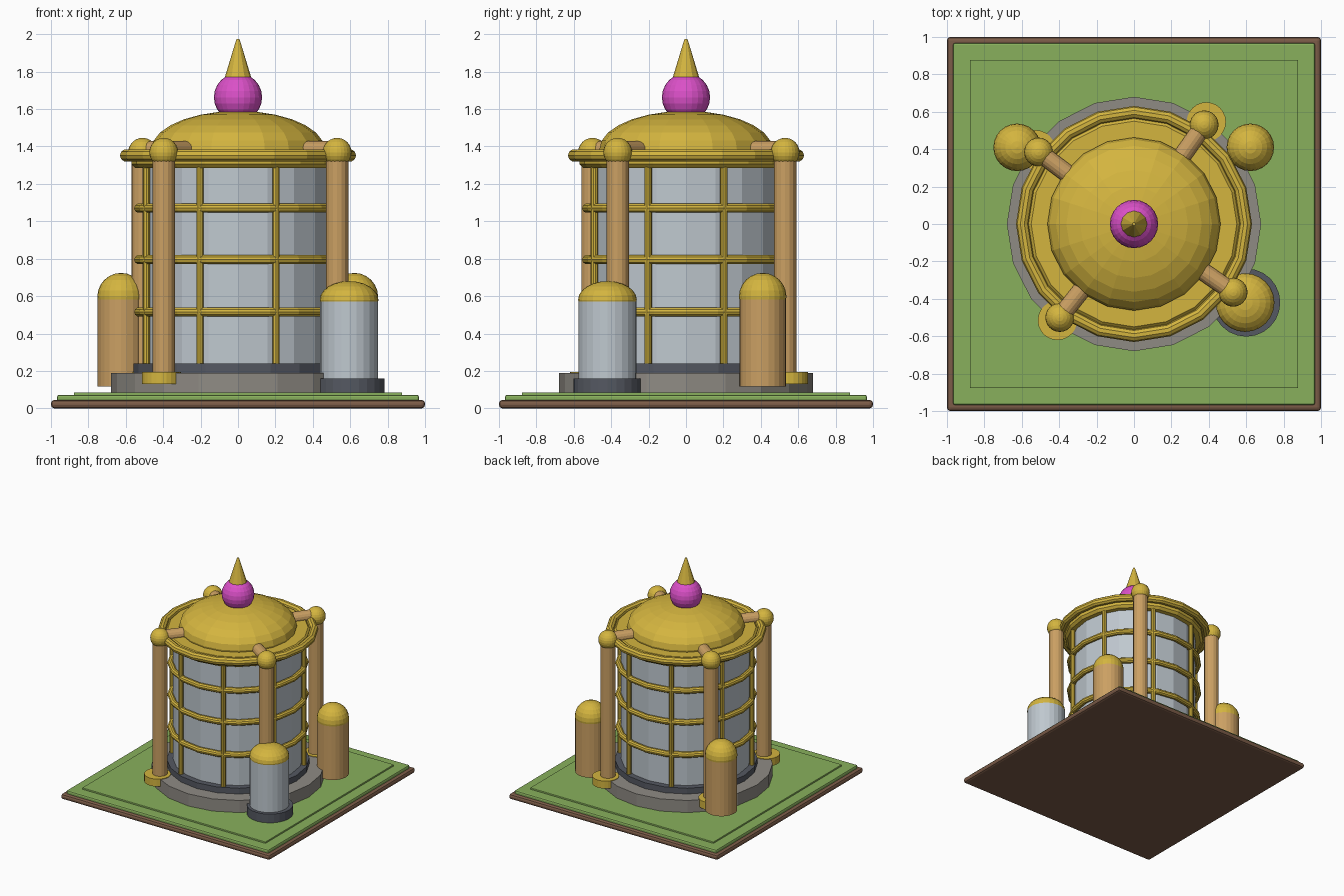
import bpy, math
from mathutils import Vector

if "Cube" in bpy.data.objects:
    bpy.data.objects.remove(bpy.data.objects["Cube"], do_unlink=True)


def material(name, hex_code):
    srgb = [int(hex_code[i:i + 2], 16) / 255 for i in (0, 2, 4)]
    col = [c / 12.92 if c < 0.04 else ((c + 0.055) / 1.055) ** 2.4 for c in srgb] + [1]
    m = bpy.data.materials.new(name)
    m.use_nodes = True
    m.diffuse_color = col
    m.node_tree.nodes["Principled BSDF"].inputs["Base Color"].default_value = col
    return m


gold = material("gold", "D4B53F")
tan = material("tan wood", "CBA063")
silver = material("silver glass", "BFC8CF")
stone = material("grey stone", "8F8B84")
dark = material("dark metal", "555962")
green = material("grass green", "88B05C")
brown = material("brown earth", "7C5C48")
pink = material("magenta", "DB50C8")


def finish(name, mat, bevel=0, segments=2):
    ob = bpy.context.object
    ob.name = name
    ob.data.materials.append(mat)
    if bevel:
        mod = ob.modifiers.new("Bevel", 'BEVEL')
        mod.width, mod.segments, mod.limit_method = bevel, segments, 'ANGLE'
    return ob


def slab(name, mat, half, z0, z1, bevel):
    bpy.ops.mesh.primitive_cube_add(size=1, location=(0, 0, (z0 + z1) / 2))
    bpy.context.object.scale = (2 * half, 2 * half, z1 - z0)
    bpy.ops.object.transform_apply(location=False, rotation=False, scale=True)
    return finish(name, mat, bevel)


def drum(name, mat, r, z0, z1, xy=(0, 0), sides=24, top=None, bevel=0):
    bpy.ops.mesh.primitive_cone_add(vertices=sides, radius1=r, radius2=r if top is None else top,
                                    depth=z1 - z0, location=(*xy, (z0 + z1) / 2))
    return finish(name, mat, bevel, 1)


def ball(name, mat, r, loc, segs=24, rings=12, height=None):
    bpy.ops.mesh.primitive_uv_sphere_add(segments=segs, ring_count=rings, radius=r, location=loc)
    bpy.context.object.scale.z = (height or r) / r
    return finish(name, mat)


def hoop(name, mat, r, minor, z, sides=20):
    bpy.ops.mesh.primitive_torus_add(major_segments=sides, minor_segments=10, major_radius=r,
                                     minor_radius=minor, location=(0, 0, z))
    return finish(name, mat)


def rod(name, mat, r, a, b, sides=16):
    a, b = Vector(a), Vector(b)
    bpy.ops.mesh.primitive_cylinder_add(vertices=sides, radius=r, depth=(b - a).length,
                                        location=(a + b) / 2)
    bpy.context.object.rotation_euler = (b - a).to_track_quat('Z', 'Y').to_euler()
    return finish(name, mat)


# Ground plates
slab("earth_plate", brown, 1.0, 0, 0.045, 0.018)
slab("grass_plate", green, 0.968, 0.03, 0.072, 0.012)
slab("grass_step", green, 0.878, 0.06, 0.085, 0.004)

# Main tank and plinth
drum("stone_plinth", stone, 0.68, 0.08, 0.19, sides=20)
drum("dark_footing", dark, 0.56, 0.18, 0.24, sides=20)
drum("glass_tank", silver, 0.51, 0.2, 1.3, sides=20)

# Cage of bars and hoops
for i in range(8):
    a = math.radians(22.5 + 45 * i)
    drum(f"cage_bar_{i + 1}", gold, 0.02, 0.235, 1.31,
         (0.53 * math.cos(a), 0.53 * math.sin(a)), sides=10)
for i, z in enumerate((0.515, 0.795, 1.07)):
    hoop(f"cage_hoop_{i + 1}", gold, 0.53, 0.025, z)

# Lid, dome and finial
drum("lid", gold, 0.57, 1.285, 1.37, sides=20, bevel=0.02)
hoop("lid_rim", gold, 0.597, 0.034, 1.352)
ball("dome", gold, 0.463, (0, 0, 1.385), 20, 14, 0.205)
ball("finial_ball", pink, 0.129, (0, 0, 1.663))
drum("finial_spike", gold, 0.072, 1.765, 1.975, sides=12, top=0.008)

# Pillars with feet, balls and arms reaching the dome
for i, (x, y) in enumerate(((0.53, -0.365), (0.375, 0.53), (-0.51, 0.385), (-0.397, -0.5))):
    out = Vector((x, y, 0)).normalized()
    foot = Vector((x, y, 0)) + out * 0.02
    drum(f"pillar_foot_{i + 1}", gold, 0.105, 0.13, 0.195, foot.xy)
    drum(f"pillar_{i + 1}", tan, 0.06, 0.15, 1.37, (x, y), sides=16)
    ball(f"pillar_ball_{i + 1}", gold, 0.077, (x, y, 1.369))
    rod(f"pillar_arm_{i + 1}", tan, 0.048, (x, y, 1.38), out * 0.44 + Vector((0, 0, 1.38)))

# Rear wooden tanks with round caps
for side, x in (("right", -0.625), ("left", 0.622)):
    drum(f"{side}_rear_tank", tan, 0.125, 0.118, 0.595, (x, 0.41))
    ball(f"{side}_rear_tank_cap", gold, 0.127, (x, 0.41, 0.597))

# Front silver tank on a dark foot
drum("front_tank_foot", dark, 0.182, 0.08, 0.16, (0.6, -0.42))
drum("front_tank", silver, 0.155, 0.15, 0.58, (0.594, -0.42))
ball("front_tank_cap", gold, 0.157, (0.594, -0.42, 0.58), height=0.1)
